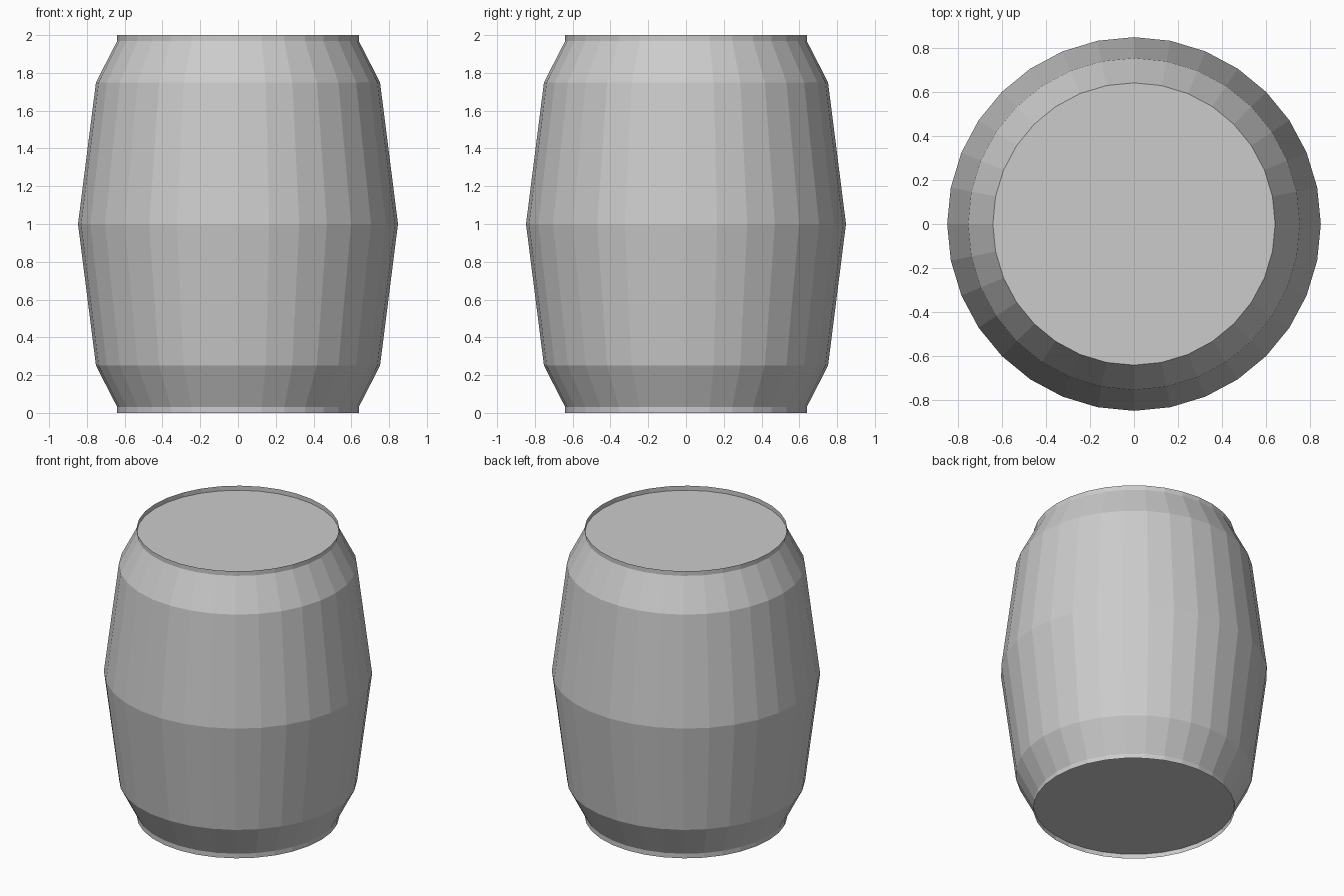
import bpy, bmesh
from math import sin, cos, tau

if "Cube" in bpy.data.objects:
    bpy.data.objects.remove(bpy.data.objects["Cube"])

SIDES = 32
# (radius, height): lip, chamfer, bulging belly, chamfer, lip
PROFILE = [(0.64, 0.0), (0.64, 0.032), (0.752, 0.25), (0.847, 1.0),
           (0.752, 1.75), (0.64, 1.968), (0.64, 2.0)]

bm = bmesh.new()
rings = [[bm.verts.new((r * cos(tau * i / SIDES), r * sin(tau * i / SIDES), z))
          for i in range(SIDES)] for r, z in PROFILE]

# staves
for low, high in zip(rings, rings[1:]):
    for i in range(SIDES):
        j = (i + 1) % SIDES
        bm.faces.new((low[i], low[j], high[j], high[i]))

# recessed lids, set inside the thin lips
bm.faces.new(rings[-2])
bm.faces.new(rings[1][::-1])

mesh = bpy.data.meshes.new("barrel")
bm.to_mesh(mesh)
bm.free()
barrel = bpy.data.objects.new("barrel", mesh)
bpy.context.collection.objects.link(barrel)
